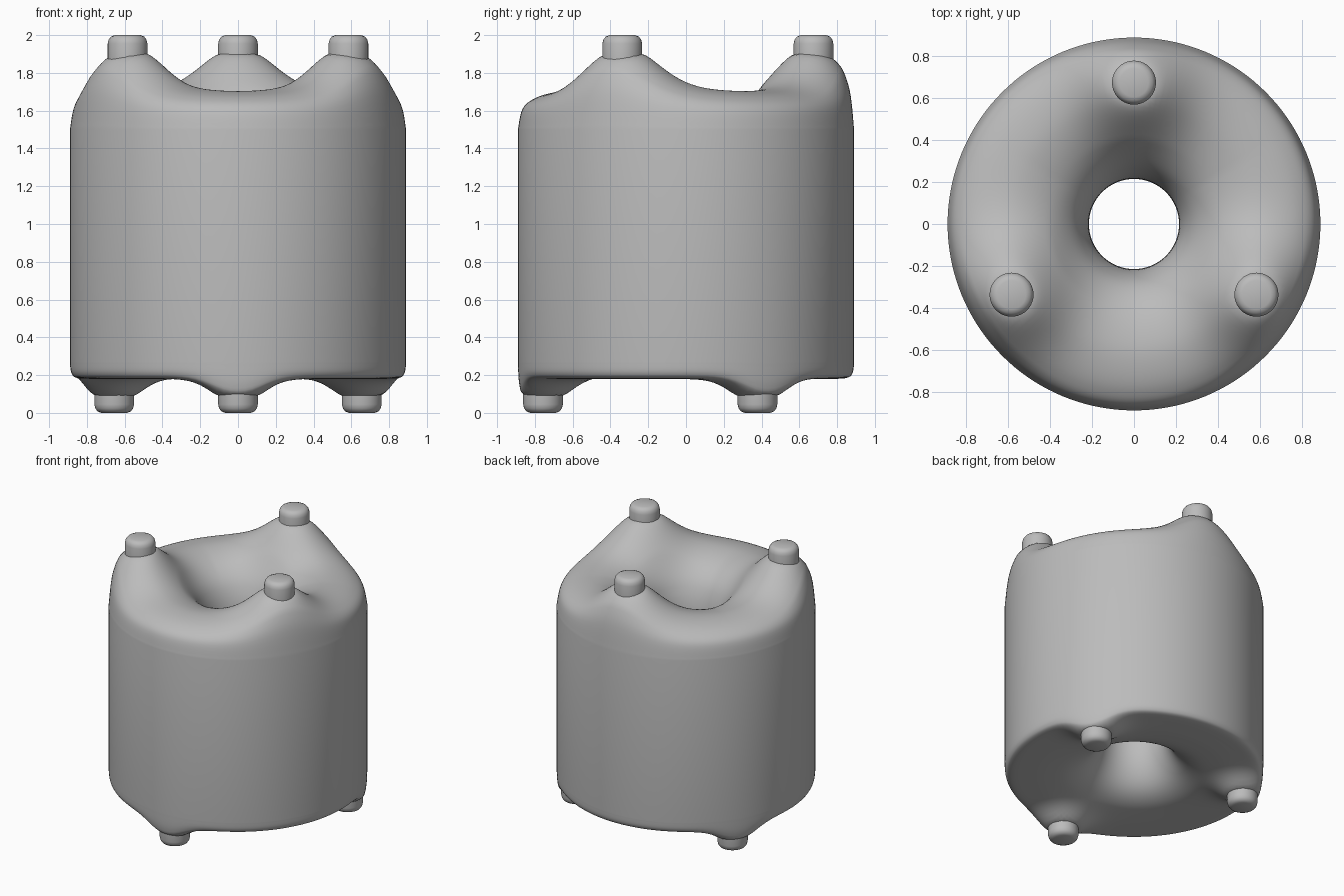
import bpy, bmesh
from math import sin, cos, pi, exp, hypot, radians
from mathutils import Vector

cube = bpy.data.objects.get("Cube")
if cube:
    bpy.data.objects.remove(cube)

grey = bpy.data.materials.new("plain_grey")
grey.use_nodes = True
colour = (0.5, 0.5, 0.5, 1)
grey.diffuse_color = colour
grey.node_tree.nodes["Principled BSDF"].inputs["Base Color"].default_value = colour

TOP_R, FOOT_R = 0.675, 0.757
top_spots = [(TOP_R * cos(radians(a)), TOP_R * sin(radians(a))) for a in (90, 210, 330)]
foot_spots = [(FOOT_R * cos(radians(a)), FOOT_R * sin(radians(a))) for a in (30, 150, 270)]


def smooth_path(points, steps=6):
    """Rounded curve through the profile points."""
    p = [Vector(q) for q in points]
    p = [p[0]] + p + [p[-1]]
    path = []
    for a, b, c, d in zip(p, p[1:], p[2:], p[3:]):
        for i in range(steps):
            t = i / steps
            path.append(0.5 * (2 * b + (c - a) * t + (2 * a - 5 * b + 4 * c - d) * t * t
                               + (3 * b - a - 3 * c + d) * t ** 3))
    return path + [p[-1]]


def mound(x, y, spots, height, spread):
    """Height of the swelling around the nearest peg."""
    d = min(hypot(x - u, y - v) for u, v in spots)
    return height * exp(-(max(d - 0.1, 0) / spread) ** 1.5)


def clamp(v):
    return max(0, min(1, v))


def finish(bm, name):
    bmesh.ops.recalc_face_normals(bm, faces=bm.faces)
    mesh = bpy.data.meshes.new(name)
    bm.to_mesh(mesh)
    bm.free()
    mesh.materials.append(grey)
    obj = bpy.data.objects.new(name, mesh)
    bpy.context.collection.objects.link(obj)
    bpy.ops.object.select_all(action='DESELECT')
    obj.select_set(True)
    bpy.context.view_layer.objects.active = obj
    bpy.ops.object.shade_smooth_by_angle(angle=radians(50))
    return obj


def ring_skin(bm, rings, closed):
    pairs = list(zip(rings, rings[1:])) + ([(rings[-1], rings[0])] if closed else [])
    for a, b in pairs:
        n = len(a)
        for i in range(n):
            j = (i + 1) % n
            bm.faces.new((a[i], a[j], b[j], b[i]))


# Body: ring with a central hole, swelling towards each peg and foot
top = smooth_path([(0.215, 1.2), (0.222, 1.38), (0.265, 1.52), (0.34, 1.61), (0.45, 1.67),
                   (0.58, 1.7), (0.7, 1.695), (0.8, 1.665), (0.865, 1.61), (0.89, 1.5)])
bottom = smooth_path([(0.89, 0.27), (0.882, 0.212), (0.85, 0.185), (0.75, 0.18), (0.6, 0.182),
                      (0.45, 0.2), (0.34, 0.255), (0.265, 0.35), (0.222, 0.48), (0.215, 0.65)])
SEG = 144
bm = bmesh.new()
rings = []
for path, is_top in ((top, True), (bottom, False)):
    for r, z in path:
        ring = []
        for i in range(SEG):
            a = 2 * pi * i / SEG
            x, y = r * cos(a), r * sin(a)
            if is_top:
                lift = clamp((z - 1.5) / 0.15) * mound(x, y, top_spots, 0.2, 0.19)
            else:
                lift = -clamp((0.27 - z) / 0.07) * mound(x, y, foot_spots, 0.09, 0.1)
            ring.append(bm.verts.new((x, y, z + lift)))
        rings.append(ring)
ring_skin(bm, rings, closed=True)
finish(bm, "body")


def peg(name, spot, profile, seg=40):
    """Short round stud with a softened end."""
    bm = bmesh.new()
    rings = [[bm.verts.new((spot[0] + r * cos(2 * pi * i / seg),
                            spot[1] + r * sin(2 * pi * i / seg), z)) for i in range(seg)]
             for r, z in profile]
    ring_skin(bm, rings, closed=False)
    bm.faces.new(rings[0])
    bm.faces.new(rings[-1])
    finish(bm, name)


# Top pegs and feet
stud = [(0.105, 0.13), (0.105, 0.045), (0.1, 0.024), (0.088, 0.008), (0.068, 0)]
for i, spot in enumerate(top_spots):
    peg(f"top_peg_{i + 1}", spot, [(r, 2 - z) for r, z in stud])
for i, spot in enumerate(foot_spots):
    peg(f"foot_{i + 1}", spot, stud)
